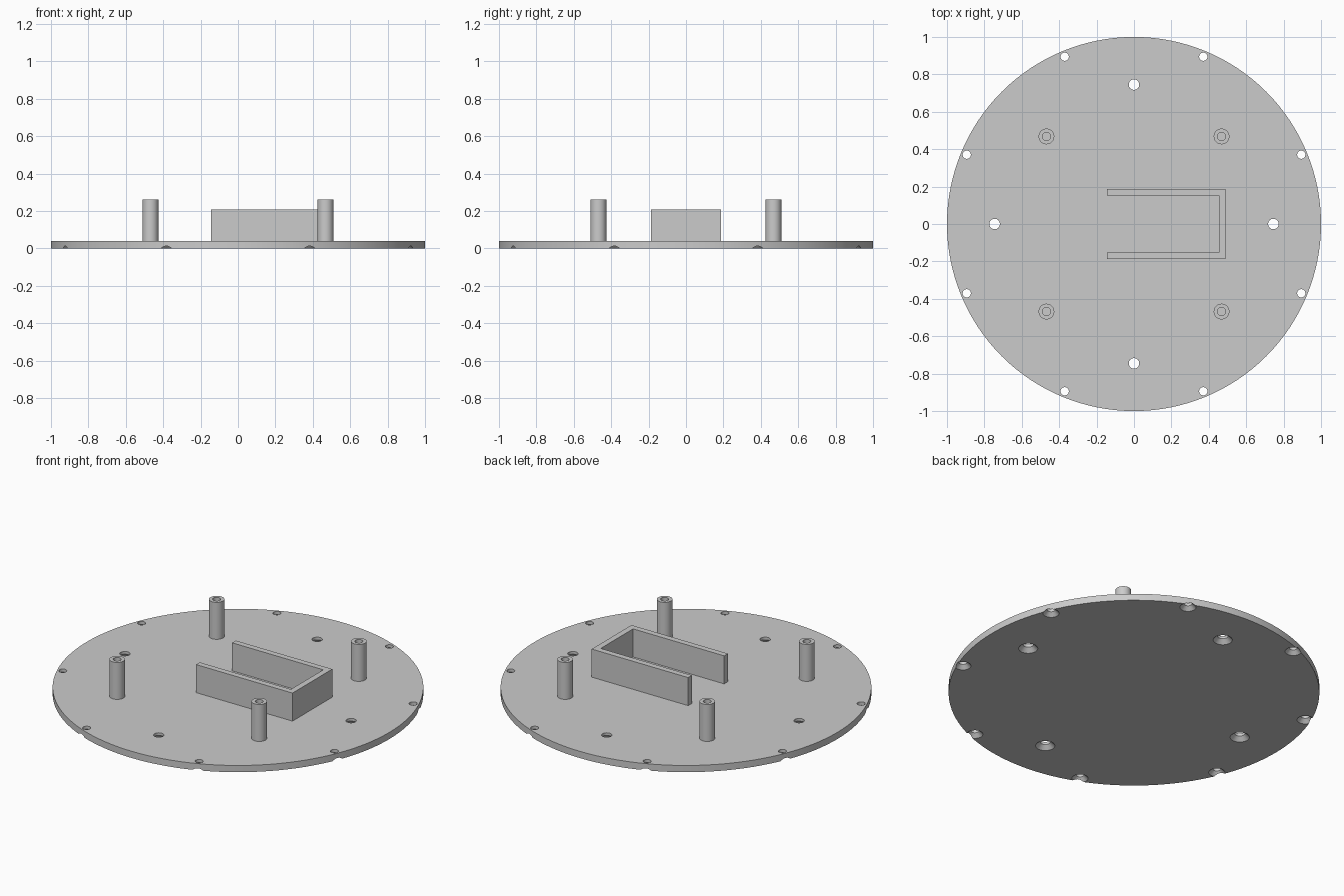
import bpy, bmesh
from math import sin, cos, pi, radians

cube = bpy.data.objects.get("Cube")
if cube:
    bpy.data.objects.remove(cube, do_unlink=True)

grey = bpy.data.materials.new("plain grey")
grey.use_nodes = True
grey.diffuse_color = (0.6, 0.6, 0.6, 1)
grey.node_tree.nodes["Principled BSDF"].inputs["Base Color"].default_value = (0.6, 0.6, 0.6, 1)

PLATE_TOP = 0.04


def lathe(bm, profile, x=0, y=0, segments=32):
    """Turn a list of (radius, z) into a capped solid standing at x, y."""
    rings = []
    for r, z in profile:
        angles = [2 * pi * i / segments for i in range(segments)]
        rings.append([bm.verts.new((x + r * cos(a), y + r * sin(a), z)) for a in angles])
    for low, high in zip(rings, rings[1:]):
        for i in range(segments):
            j = (i + 1) % segments
            bm.faces.new((low[i], low[j], high[j], high[i]))
    bm.faces.new(rings[0][::-1])
    bm.faces.new(rings[-1])


def finish(bm, name, smooth=True):
    """Turn the bmesh into a grey object."""
    bmesh.ops.recalc_face_normals(bm, faces=bm.faces)
    mesh = bpy.data.meshes.new(name)
    bm.to_mesh(mesh)
    bm.free()
    mesh.materials.append(grey)
    obj = bpy.data.objects.new(name, mesh)
    bpy.context.collection.objects.link(obj)
    if smooth:
        shade(obj)
    return obj


def shade(obj):
    bpy.ops.object.select_all(action='DESELECT')
    obj.select_set(True)
    bpy.context.view_layer.objects.active = obj
    bpy.ops.object.shade_smooth_by_angle(angle=radians(30))


def countersunk_hole(bm, distance, degrees, radius, depth):
    """Add a screw-hole cutter, flared at 45 degrees towards the underside."""
    a = radians(degrees)
    over = 0.01
    profile = [(radius + depth + over, -over), (radius, depth), (radius, PLATE_TOP + over)]
    lathe(bm, profile, distance * cos(a), distance * sin(a))


# Round base plate
bm = bmesh.new()
lathe(bm, [(1, 0), (1, PLATE_TOP)], segments=128)
plate = finish(bm, "base_plate", smooth=False)

# Screw holes: eight along the rim, four further in
bm = bmesh.new()
for i in range(8):
    countersunk_hole(bm, 0.968, 22.5 + 45 * i, 0.022, 0.022)
for i in range(4):
    countersunk_hole(bm, 0.745, 90 * i, 0.028, 0.024)
cutter = finish(bm, "screw_hole_cutter", smooth=False)
cutter.hide_render = True

cut = plate.modifiers.new("screw holes", 'BOOLEAN')
cut.operation = 'DIFFERENCE'
cut.solver = 'EXACT'
cut.object = cutter
bpy.ops.object.select_all(action='DESELECT')
plate.select_set(True)
bpy.context.view_layer.objects.active = plate
bpy.ops.object.modifier_apply(modifier=cut.name)
bpy.data.objects.remove(cutter, do_unlink=True)
shade(plate)

# Four hollow standoffs
for side, sx in (("left", 1), ("right", -1)):
    for end, sy in (("front", -1), ("back", 1)):
        bm = bmesh.new()
        profile = [(0.042, 0.035), (0.042, 0.26), (0.022, 0.26), (0.022, 0.041)]
        lathe(bm, profile, 0.468 * sx, 0.468 * sy)
        finish(bm, f"standoff_{end}_{side}")

# U-shaped holder, open towards the right
outer_x, inner_x, open_x = 0.49, 0.455, -0.145
outer_y, inner_y = 0.187, 0.152
outline = [(open_x, -outer_y), (outer_x, -outer_y), (outer_x, outer_y), (open_x, outer_y),
           (open_x, inner_y), (inner_x, inner_y), (inner_x, -inner_y), (open_x, -inner_y)]
bm = bmesh.new()
base = bm.faces.new([bm.verts.new((x, y, 0.035)) for x, y in outline])
walls = bmesh.ops.extrude_face_region(bm, geom=[base], use_keep_orig=True)
top = [v for v in walls["geom"] if isinstance(v, bmesh.types.BMVert)]
bmesh.ops.translate(bm, verts=top, vec=(0, 0, 0.207 - 0.035))
finish(bm, "battery_holder", smooth=False)
